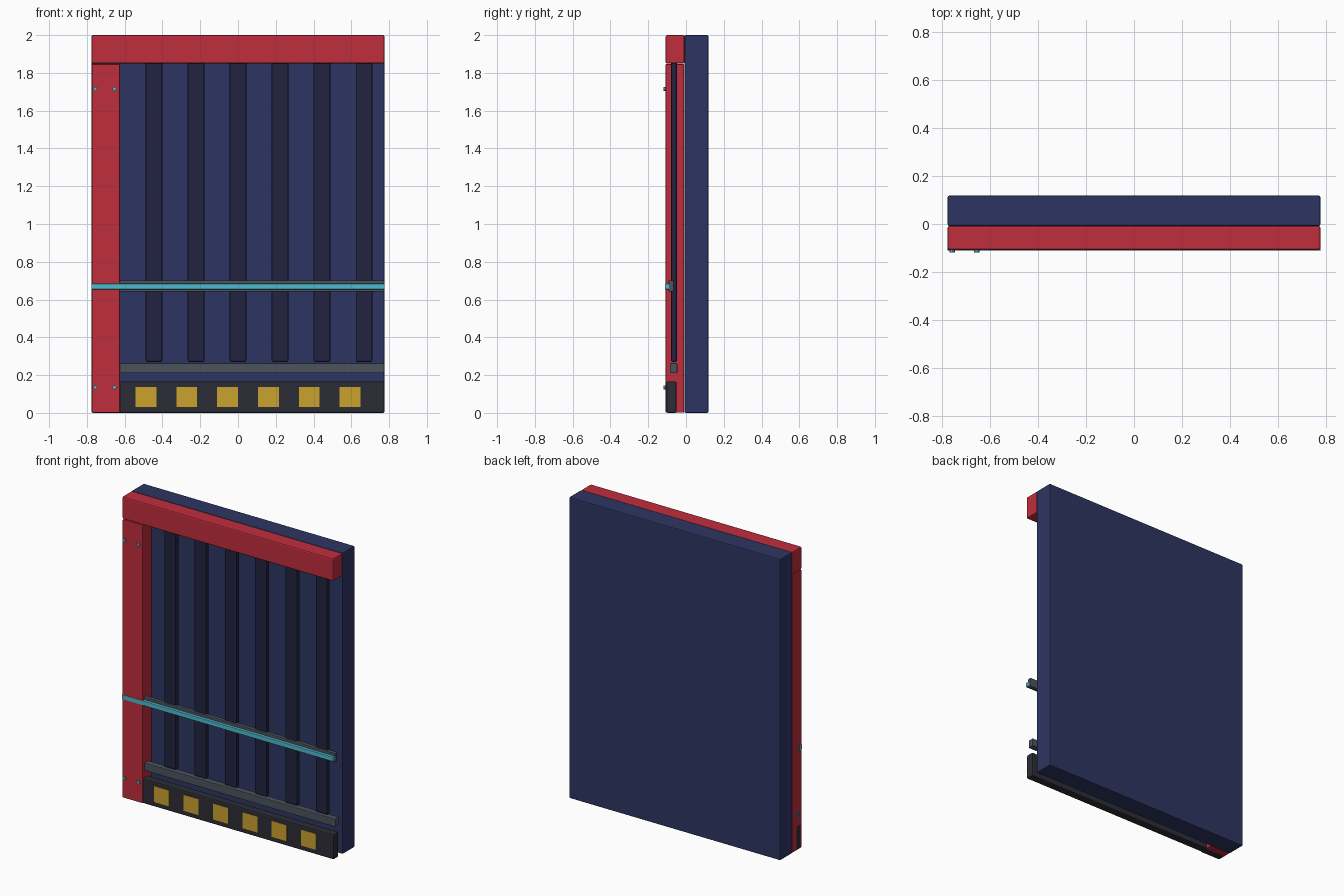
import bpy, bmesh, math

if "Cube" in bpy.data.objects:
    bpy.data.objects.remove(bpy.data.objects["Cube"])


def srgb(r, g, b):
    lin = lambda c: c / 12.92 if c <= 0.04045 else ((c + 0.055) / 1.055) ** 2.4
    return [lin(v / 255) for v in (r, g, b)] + [1]


def material(name, rgb):
    m = bpy.data.materials.new(name)
    m.diffuse_color = srgb(*rgb)
    m.use_nodes = True
    m.node_tree.nodes["Principled BSDF"].inputs["Base Color"].default_value = m.diffuse_color
    return m


RED = material("red_paint", (192, 45, 61))
NAVY = material("navy_panel", (45, 53, 98))
DARK_NAVY = material("dark_navy_slat", (34, 35, 64))
GREY = material("slate_grey", (76, 83, 93))
TEAL = material("teal_trim", (78, 186, 206))
BLACK = material("charcoal", (44, 44, 54))
GOLD = material("gold_marking", (203, 162, 46))


def add_object(name, bm, mat, bevel=0):
    mesh = bpy.data.meshes.new(name)
    bm.to_mesh(mesh)
    bm.free()
    mesh.materials.append(mat)
    ob = bpy.data.objects.new(name, mesh)
    bpy.context.collection.objects.link(ob)
    if bevel:
        mod = ob.modifiers.new("bevel", 'BEVEL')
        mod.width = bevel
        mod.segments = 2
        mod.limit_method = 'ANGLE'
    return ob


def box(name, x, y, z, mat, bevel=0):
    """Box from (min, max) ranges on each axis."""
    bm = bmesh.new()
    bmesh.ops.create_cube(bm, size=1)
    for v in bm.verts:
        for i, (lo, hi) in enumerate((x, y, z)):
            v.co[i] = (lo + hi) / 2 + v.co[i] * (hi - lo)
    return add_object(name, bm, mat, bevel)


def bolt(name, x, z):
    bm = bmesh.new()
    bmesh.ops.create_cone(bm, cap_ends=True, segments=8, radius1=0.011,
                          radius2=0.011, depth=0.02)
    for v in bm.verts:
        a, b, c = v.co
        v.co = (x + a, -0.108 + c, z + b)
    add_object(name, bm, TEAL)


W = 0.775

# Back slab, top beam and left post
box("back_panel", (-W, W), (-0.008, 0.118), (0, 2), NAVY, 0.006)
box("top_beam", (-W, W), (-0.108, -0.008), (1.85, 2), RED, 0.008)
box("side_post", (-W + 0.001, -0.625), (-0.108, -0.010), (0.001, 1.847), RED, 0.005)

# Vertical slats (the leftmost one is covered by the post)
for i in range(6):
    cx = -0.445 + i * 0.2225
    box(f"slat_{i + 1}", (cx - 0.044, cx + 0.044), (-0.080, -0.048),
        (0.27, 1.86), DARK_NAVY, 0.008)

# Horizontal rails and teal strip
box("lower_rail", (-W, W), (-0.086, -0.046), (0.21, 0.263), GREY, 0.004)
box("middle_rail", (-W, W), (-0.092, -0.066), (0.642, 0.702), GREY, 0.004)
box("trim_strip", (-W, W), (-0.111, -0.088), (0.654, 0.684), TEAL, 0.002)

# Kick plate with gold markings
box("kick_plate", (-W, W), (-0.104, -0.050), (0, 0.166), BLACK, 0.008)
for i in range(6):
    cx = -0.487 + i * 0.216
    box(f"kick_marking_{i + 1}", (cx - 0.055, cx + 0.055), (-0.106, -0.103),
        (0.032, 0.138), GOLD)

# Post bolts
n = 0
for x in (-0.756, -0.654):
    for z in (0.135, 1.715):
        n += 1
        bolt(f"post_bolt_{n}", x, z)
